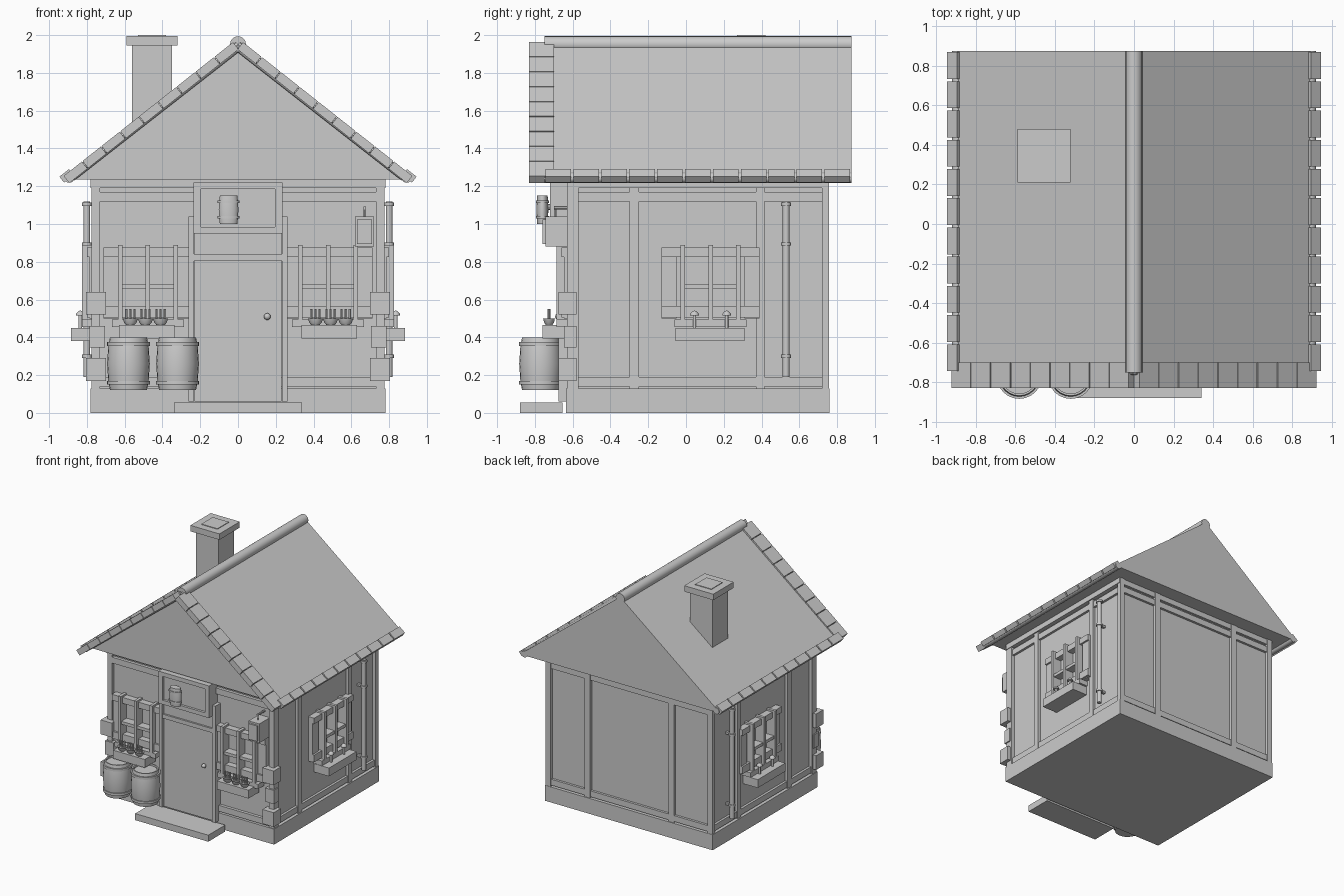
import bpy, bmesh, math
from mathutils import Vector, Matrix

if "Cube" in bpy.data.objects:
    bpy.data.objects.remove(bpy.data.objects["Cube"])


def finish(name, bm, mirror=False, smooth=False):
    bmesh.ops.recalc_face_normals(bm, faces=bm.faces)
    me = bpy.data.meshes.new(name)
    bm.to_mesh(me)
    bm.free()
    ob = bpy.data.objects.new(name, me)
    bpy.context.collection.objects.link(ob)
    if mirror:
        ob.modifiers.new("mirror", 'MIRROR')
    if smooth:
        bpy.ops.object.select_all(action='DESELECT')
        ob.select_set(True)
        bpy.context.view_layer.objects.active = ob
        bpy.ops.object.shade_smooth_by_angle(angle=math.radians(40))
    return ob


def add_box(bm, x0, x1, y0, y1, z0, z1, tilt=0):
    m = (Matrix.Translation(((x0 + x1) / 2, (y0 + y1) / 2, (z0 + z1) / 2))
         @ Matrix.Rotation(tilt, 4, 'Y') @ Matrix.Diagonal((x1 - x0, y1 - y0, z1 - z0, 1)))
    bmesh.ops.create_cube(bm, size=1, matrix=m)


def boxes(name, items, mirror=False):
    bm = bmesh.new()
    for it in items:
        add_box(bm, *it)
    return finish(name, bm, mirror)


def rods(name, items, segs=16, mirror=False):
    bm = bmesh.new()
    for p, q, r in items:
        p, q = Vector(p), Vector(q)
        m = Matrix.Translation((p + q) / 2) @ (q - p).to_track_quat('Z', 'Y').to_matrix().to_4x4()
        bmesh.ops.create_cone(bm, cap_ends=True, segments=segs, radius1=r, radius2=r,
                              depth=(q - p).length, matrix=m)
    return finish(name, bm, mirror, True)


def lathe(name, profile, spots, segs=24, ysc=1, mirror=False):
    bm = bmesh.new()
    for cx, cy, cz in spots:
        rings = [[bm.verts.new((cx + r * math.cos(2 * math.pi * i / segs),
                                cy + ysc * r * math.sin(2 * math.pi * i / segs), cz + z))
                  for i in range(segs)] for r, z in profile]
        for a, b in zip(rings, rings[1:]):
            for i in range(segs):
                bm.faces.new((a[i], a[(i + 1) % segs], b[(i + 1) % segs], b[i]))
        bm.faces.new(rings[0][::-1])
        bm.faces.new(rings[-1])
    return finish(name, bm, mirror, True)


# Foundation, wall core and front step
boxes("foundation", [(-.78, .78, -.635, .76, 0, .13)])
boxes("walls", [(-.745, .745, -.605, .73, .12, 1.25)])
boxes("front_step", [(-.34, .34, -.88, -.655, 0, .055)])

# Timber frame: corner posts, side posts, rails
boxes("corner_posts", [(.73, .775, -.63, -.57, .13, 1.25), (.73, .775, .72, .757, .13, 1.25)], True)
boxes("side_posts", [(.73, .77, -.30, -.25, .13, 1.25), (.73, .77, .37, .415, .13, 1.25)], True)
boxes("side_rails", [(.73, .765, -.6, .74, .14, .19), (.73, .765, -.6, .74, 1.12, 1.17),
                     (.73, .78, -.63, .755, 1.19, 1.25)], True)
boxes("back_posts", [(.365, .415, .71, .755, .13, 1.25)], True)
boxes("front_back_rails", [(-.75, .75, y, y + .035, a, b) for y in (-.63, .715)
                           for a, b in ((.14, .19), (1.12, 1.17), (1.19, 1.25))])

# Corner stones at the front
boxes("corner_stones", [(.70, .805, -.675, -.58, .52, .64), (.705, .785, -.645, -.58, .345, .46),
                        (.70, .805, -.675, -.58, .17, .29)], True)

# Roof body with closed gables
SL = math.atan(.79)
bm = bmesh.new()
ends = [[bm.verts.new((x, y, z)) for x, z in ((0, 1.965), (.92, 1.245), (.86, 1.235),
                                              (-.86, 1.235), (-.92, 1.245))]
        for y in (-.70, .875)]
bm.faces.new(ends[0])
bm.faces.new(ends[1][::-1])
for i in range(5):
    j = (i + 1) % 5
    bm.faces.new((ends[0][i], ends[1][i], ends[1][j], ends[0][j]))
finish("roof", bm)

# Ridge and gutter rolls, rake trim
rods("ridge_roll", [((0, -.75, 1.952), (0, .875, 1.952), .042)], 20)
rods("eave_rolls", [((.893, -.75, 1.245), (.893, .875, 1.245), .027)], 16, True)
rods("rake_trim", [((.01, -.72, 1.925), (.88, -.72, 1.245), .02)], 12, True)

# Tiles along the front rake and along the eaves
n = 9
L = .9 / n / math.cos(SL)
bm = bmesh.new()
for i in range(n):
    x = .9 * (i + .5) / n + .01
    z = 1.953 - .79 * x
    add_box(bm, x - L * .48, x + L * .48, -.83, -.70, z - .024, z + .024, SL)
finish("rake_tiles", bm, True)
rods("rake_backing", [((0, -.745, 1.95), (.88, -.745, 1.255), .019)], 8, True)
n = 11
w = 1.625 / n
bm = bmesh.new()
for i in range(n):
    y = -.75 + w * i
    add_box(bm, .875, .94, y + .006, y + w - .006, 1.235, 1.275, SL)
finish("eave_tiles", bm, True)

# Chimney
boxes("chimney", [(-.56, -.35, .24, .45, 1.4, 1.95)])
boxes("chimney_cap", [(-.59, -.32, .21, .48, 1.945, 1.995), (-.53, -.38, .27, .42, 1.98, 2.0)])

# Door, frame and panel above it
boxes("door", [(-.23, .23, -.655, -.6, .06, .95)])
boxes("door_lintel", [(-.235, .235, -.67, -.6, .805, .84)])
boxes("door_posts", [(.232, .262, -.675, -.6, .06, 1.04)], True)
boxes("door_header", [(-.235, .235, -.70, -.6, .95, 1.22)])
boxes("header_frame", [(-.235, .235, -.72, -.69, 1.185, 1.22), (-.235, .235, -.72, -.69, .95, .985),
                       (-.235, -.197, -.72, -.69, .98, 1.19), (.197, .235, -.72, -.69, .98, 1.19)])
bm = bmesh.new()
bmesh.ops.create_uvsphere(bm, u_segments=12, v_segments=8, radius=.018,
                          matrix=Matrix.Translation((.155, -.675, .51)))
finish("door_knob", bm, smooth=True)


# Windows: muntins, frame rails and panes
def window(name, c, half, place):
    items = [place(c + d - .012, c + d + .012, .085, .49, .89) for d in (-.147, 0, .147)]
    items += [place(c - half, c + half, .06, a, b) for a, b in ((.825, .875), (.505, .565))]
    items += [place(c - .15, c + .15, .075, .655, .68)]
    items += [place(c + s * (half - .04) - .04, c + s * (half - .04) + .04, .045, .5, .87) for s in (-1, 1)]
    items += [place(c - .19, c + .19, .085, .455, .495)]
    boxes(name, items, True)


window("front_window", .477, .235, lambda a, b, t, z0, z1: (a, b, -.60 - t, -.6, z0, z1))
window("side_window", .13, .26, lambda a, b, t, z0, z1: (.74, .74 + t, a, b, z0, z1))

# Planters
boxes("front_planter", [(.335, .63, -.76, -.62, .395, .465)], True)
boxes("side_planter", [(.74, .885, -.055, .31, .38, .45)], True)

# Bowls with sprouts in the front planters
pots = [(x, -.725, .463) for x in (.41, .49, .57)]
lathe("plant_bowls", [(.02, 0), (.033, .015), (.04, .037), (.03, .03)], pots, 14, .8, True)
rods("plant_stalks", [((x + d, y, .49), (x + d, y, .55), .007)
                      for x, y, z in pots for d in (-.022, 0, .022)], 6, True)

# Mushrooms in the side planters
lathe("mushrooms", [(.009, 0), (.009, .07), (.023, .07), (.022, .08), (.012, .092), (.003, .096)],
      [(.835, y, .445) for y in (.045, .215)], 12, 1, True)

# Barrels
barrel = [(.098, 0), (.107, .05), (.113, .14), (.107, .23), (.098, .28), (.088, .28), (.088, .265)]
spots = [(-.58, -.77, .12), (-.32, -.77, .12)]
lathe("barrels", barrel, spots)
for z in (.03, .235):
    lathe("barrel_hoops", [(.109, z), (.114, z), (.114, z + .02), (.109, z + .02)], spots)

# Small lantern keg over the door
keg = [(-.05, -.76, 1.0)]
lathe("lantern", [(.046, 0), (.05, .03), (.052, .075), (.05, .12), (.046, .15)], keg, 20, .6)
for z in (.028, .11):
    lathe("lantern_hoops", [(.055, z), (.058, z), (.058, z + .014), (.055, z + .014)], keg, 20, .6)
rods("lantern_bracket", [((-.05, -.68, 1.09), (-.05, -.74, 1.09), .015)], 8)

# Letter box with hook
boxes("letter_box", [(.62, .72, -.745, -.6, .88, 1.04), (.63, .71, -.76, -.74, .895, 1.025)])
rods("hook", [((.67, -.69, 1.03), (.67, -.69, 1.08), .005), ((.67, -.60, 1.085), (.67, -.70, 1.085), .009)], 8)

# Drain pipes with clamps
rods("drain_pipe", [((.80, .53, .19), (.80, .53, 1.12), .018)]
     + [((.80, .53, z), (.80, .53, z + .018), .026) for z in (.29, .885, 1.095)], 14, True)
boxes("pipe_brackets", [(.74, .8, .52, .54, z, z + .018) for z in (.29, .885)], True)
